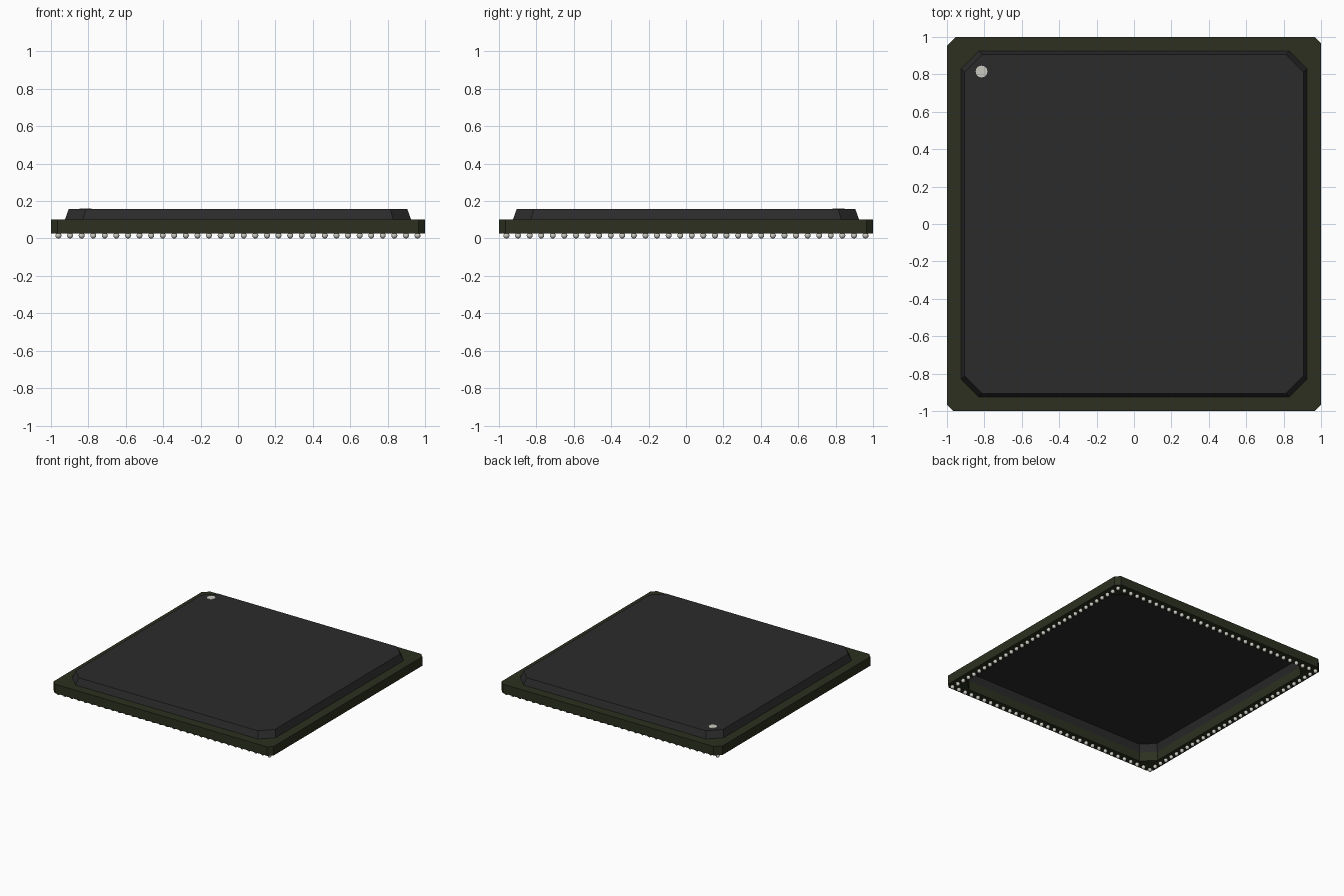
import bpy, bmesh, math
from mathutils import Matrix

old = bpy.data.objects.get("Cube")
if old:
    bpy.data.objects.remove(old, do_unlink=True)


def material(name, rgb):
    m = bpy.data.materials.new(name)
    m.use_nodes = True
    m.diffuse_color = (*rgb, 1)
    bsdf = m.node_tree.nodes["Principled BSDF"]
    bsdf.inputs["Base Color"].default_value = (*rgb, 1)
    bsdf.inputs["Roughness"].default_value = 0.7
    return m


GREEN = material("dark green board", (0.025, 0.030, 0.014))
BLACK = material("black resin", (0.024, 0.024, 0.024))
METAL = material("pale metal", (0.60, 0.59, 0.53))


def add_object(name, bm, mat, smooth=False):
    me = bpy.data.meshes.new(name)
    bm.to_mesh(me)
    bm.free()
    me.materials.append(mat)
    for p in me.polygons:
        p.use_smooth = smooth
    ob = bpy.data.objects.new(name, me)
    bpy.context.collection.objects.link(ob)
    return ob


def octagon(bm, half, z, cut, marked_cut=None):
    """Square loop with cut corners; the -x +y corner may have its own cut."""
    pts = []
    for i, (sx, sy) in enumerate([(1, 1), (-1, 1), (-1, -1), (1, -1)]):
        c = marked_cut if (i == 1 and marked_cut) else cut
        a = (sx * half, sy * (half - c), z)
        b = (sx * (half - c), sy * half, z)
        pts += [a, b] if sx * sy > 0 else [b, a]
    return [bm.verts.new(p) for p in pts]


def bridge(bm, lower, upper):
    n = len(lower)
    for i in range(n):
        j = (i + 1) % n
        bm.faces.new((lower[i], lower[j], upper[j], upper[i]))


BOTTOM, DECK, TOP = 0.028, 0.102, 0.158

# Board: a frame with cut corners, open in the middle
bm = bmesh.new()
outer_low = octagon(bm, 1.0, BOTTOM, 0.035, 0.048)
outer_high = octagon(bm, 1.0, DECK, 0.035, 0.048)
inner_high = octagon(bm, 0.925, DECK, 0.095)
inner_low = octagon(bm, 0.925, BOTTOM, 0.095)
loops = [outer_low, outer_high, inner_high, inner_low]
for k in range(4):
    bridge(bm, loops[k], loops[(k + 1) % 4])
add_object("board", bm, GREEN)

# Cover: shallow sloped lid, hollow underneath
bm = bmesh.new()
base = octagon(bm, 0.925, DECK, 0.095)
rim = octagon(bm, 0.905, TOP, 0.092)
bridge(bm, base, rim)
bm.faces.new(rim)
add_object("cover", bm, BLACK)

# Corner marker: small disc set through the cover
bm = bmesh.new()
bmesh.ops.create_cone(bm, cap_ends=True, segments=12, radius1=0.032, radius2=0.032,
                      depth=0.012, matrix=Matrix.Translation((-0.815, 0.815, TOP - 0.004)))
add_object("corner_marker", bm, METAL)

# Solder balls: one row along each edge
COUNT, REACH, RADIUS = 32, 0.96, 0.016
bm = bmesh.new()
for i in range(COUNT - 1):
    t = -REACH + 2 * REACH * i / (COUNT - 1)
    for x, y in [(t, -REACH), (REACH, t), (-t, REACH), (-REACH, -t)]:
        bmesh.ops.create_uvsphere(bm, u_segments=12, v_segments=8, radius=RADIUS,
                                  matrix=Matrix.Translation((x, y, RADIUS)))
add_object("solder_balls", bm, METAL, smooth=True)
